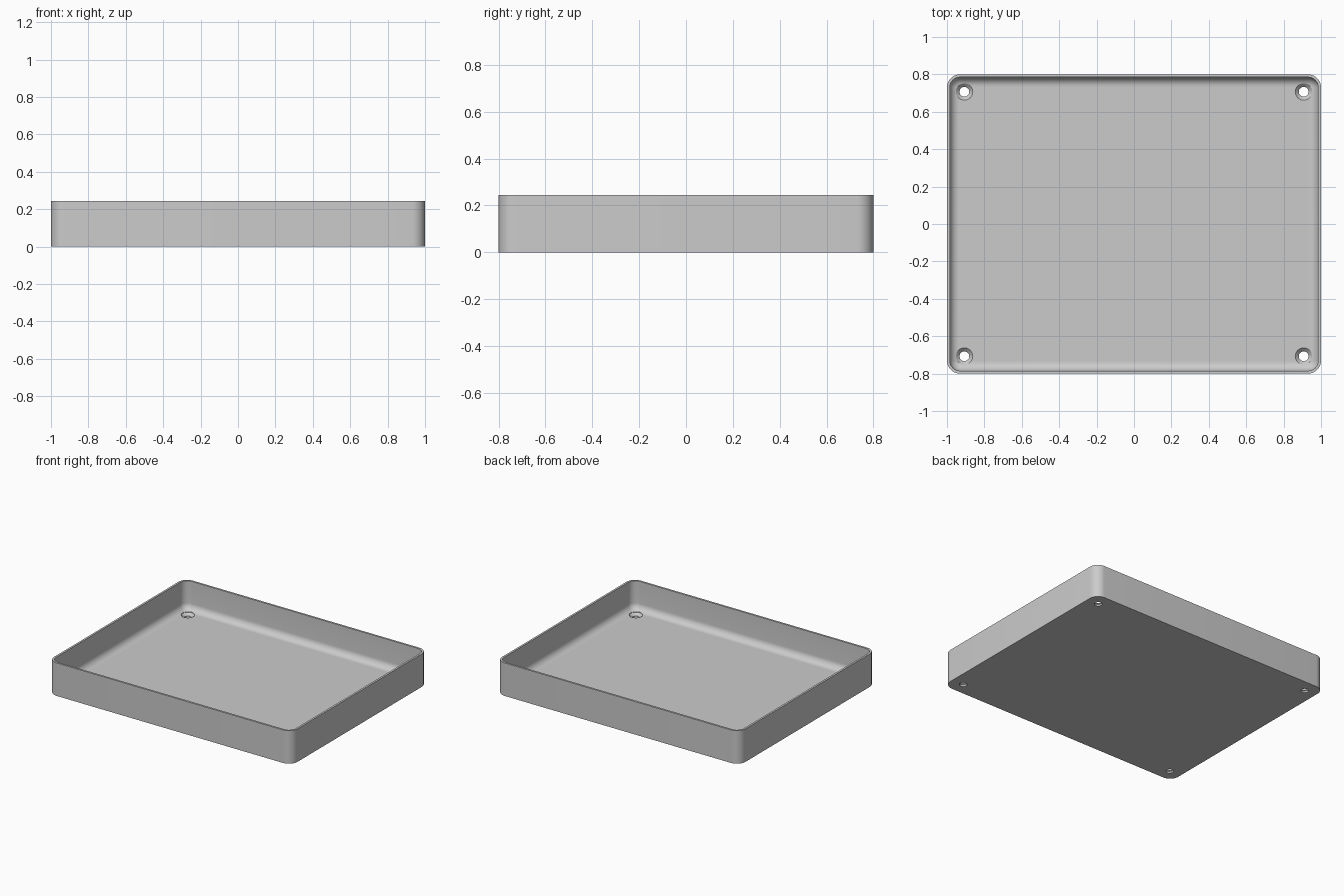
import bpy, bmesh, math

if "Cube" in bpy.data.objects:
    bpy.data.objects.remove(bpy.data.objects["Cube"])

W, D, H = 1.0, 0.8, 0.245          # half width, half depth, height
WALL, FLOOR, R, FILLET = 0.015, 0.032, 0.07, 0.05
HX, HY = 0.907, 0.707              # screw hole centres


def rounded_ring(bm, inset, z, steps=10):
    """Rounded rectangle loop, inset from the outer outline."""
    r = max(R - inset, 0.004)
    cx, cy = W - inset - r, D - inset - r
    ring = []
    for i, (sx, sy) in enumerate([(1, 1), (-1, 1), (-1, -1), (1, -1)]):
        for k in range(steps + 1):
            a = math.pi / 2 * (i + k / steps)
            ring.append(bm.verts.new((sx * cx + r * math.cos(a),
                                      sy * cy + r * math.sin(a), z)))
    return ring


def add_object(name, bm):
    bmesh.ops.recalc_face_normals(bm, faces=bm.faces)
    mesh = bpy.data.meshes.new(name)
    bm.to_mesh(mesh)
    bm.free()
    ob = bpy.data.objects.new(name, mesh)
    bpy.context.collection.objects.link(ob)
    return ob


def bridge(bm, a, b):
    n = len(a)
    for i in range(n):
        bm.faces.new((a[i], a[(i + 1) % n], b[(i + 1) % n], b[i]))


# Tray shell: outer wall, rim, inner wall, rounded floor edge
profile = [(0, 0), (0, H), (WALL, H)]
for k in range(9):
    t = math.pi / 2 * k / 8
    profile.append((WALL + FILLET * (1 - math.cos(t)),
                    FLOOR + FILLET * (1 - math.sin(t))))
bm = bmesh.new()
rings = [rounded_ring(bm, inset, z) for inset, z in profile]
for a, b in zip(rings, rings[1:]):
    bridge(bm, a, b)
bm.faces.new(rings[0])
bm.faces.new(rings[-1])
tray = add_object("tray", bm)

# Countersunk hole cutters, one in each corner
bm = bmesh.new()
N = 32
for sx in (-1, 1):
    for sy in (-1, 1):
        loops = [[bm.verts.new((sx * HX + r * math.cos(2 * math.pi * i / N),
                                sy * HY + r * math.sin(2 * math.pi * i / N), z))
                  for i in range(N)]
                 for r, z in [(0.026, -0.05), (0.026, 0.012),
                              (0.045, FLOOR - 0.001), (0.045, 0.15)]]
        for a, b in zip(loops, loops[1:]):
            bridge(bm, a, b)
        bm.faces.new(loops[0])
        bm.faces.new(loops[-1])
cutter = add_object("hole_cutter", bm)
cutter.hide_render = True

# Cut the holes
mod = tray.modifiers.new("holes", 'BOOLEAN')
mod.operation = 'DIFFERENCE'
mod.solver = 'EXACT'
mod.object = cutter
bpy.context.view_layer.objects.active = tray
tray.select_set(True)
cutter.select_set(False)
bpy.ops.object.modifier_apply(modifier=mod.name)
bpy.data.objects.remove(cutter)

# Plain grey finish, smooth curves with sharp edges
grey = bpy.data.materials.new("light_grey")
grey.diffuse_color = (0.6, 0.6, 0.6, 1)
grey.use_nodes = True
grey.node_tree.nodes["Principled BSDF"].inputs["Base Color"].default_value = grey.diffuse_color
tray.data.materials.clear()
tray.data.materials.append(grey)
bpy.ops.object.shade_smooth_by_angle(angle=math.radians(30))
